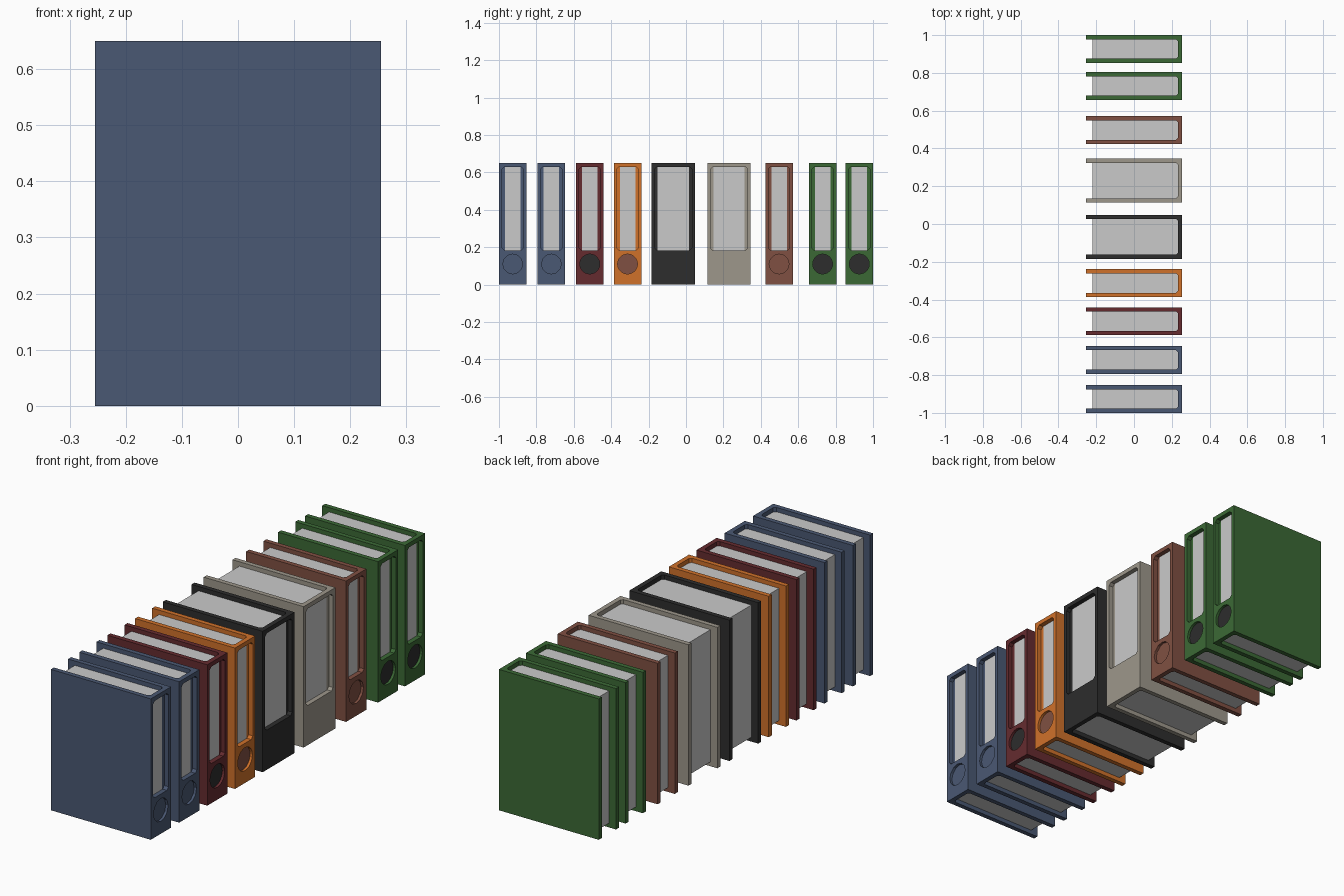
import bpy, bmesh, math

if "Cube" in bpy.data.objects:
    bpy.data.objects.remove(bpy.data.objects["Cube"])

X, H = 0.255, 0.65      # half depth and height of every binder
T, C = 0.022, 0.01      # board thickness, inner corner chamfer


def material(name, rgb):
    m = bpy.data.materials.new(name)
    lin = [((c / 255 + 0.055) / 1.055) ** 2.4 for c in rgb]
    m.diffuse_color = (*lin, 1)
    m.use_nodes = True
    m.node_tree.nodes["Principled BSDF"].inputs["Base Color"].default_value = m.diffuse_color
    return m


MATS = {n: material(n, c) for n, c in {
    "blue": (74, 88, 115), "maroon": (101, 43, 47), "orange": (208, 113, 42),
    "black": (45, 45, 45), "grey": (157, 151, 139), "brown": (128, 80, 66),
    "green": (59, 105, 53), "paper": (202, 202, 202)}.items()}


def finish(name, mesh, mat):
    ob = bpy.data.objects.new(name, mesh)
    mesh.materials.clear()
    mesh.materials.append(MATS[mat])
    bpy.context.collection.objects.link(ob)
    return ob


def prism(name, outline, z0, z1, mat):
    """Extrude an (x, y) outline from z0 to z1."""
    bm = bmesh.new()
    face = bm.faces.new([bm.verts.new((x, y, z0)) for x, y in outline])
    up = bmesh.ops.extrude_face_region(bm, geom=[face])["geom"]
    bmesh.ops.translate(bm, vec=(0, 0, z1 - z0),
                        verts=[v for v in up if isinstance(v, bmesh.types.BMVert)])
    bmesh.ops.recalc_face_normals(bm, faces=bm.faces)
    mesh = bpy.data.meshes.new(name)
    bm.to_mesh(mesh)
    bm.free()
    return finish(name, mesh, mat)


def plate(name, loops, x0, x1, mat):
    """Upright plate from (y, z) loops; inner loops become holes."""
    cu = bpy.data.curves.new(name, 'CURVE')
    cu.dimensions, cu.fill_mode, cu.extrude = '2D', 'BOTH', (x1 - x0) / 2
    for pts in loops:
        sp = cu.splines.new('POLY')
        sp.points.add(len(pts) - 1)
        for p, (a, b) in zip(sp.points, pts):
            p.co = (a, b, 0, 1)
        sp.use_cyclic_u = True
    tmp = bpy.data.objects.new(name + "_outline", cu)
    bpy.context.collection.objects.link(tmp)
    dg = bpy.context.evaluated_depsgraph_get()
    mesh = bpy.data.meshes.new_from_object(tmp.evaluated_get(dg))
    bpy.data.objects.remove(tmp)
    bm = bmesh.new()
    bm.from_mesh(mesh)
    bmesh.ops.remove_doubles(bm, verts=bm.verts, dist=1e-5)
    for v in bm.verts:
        v.co = (v.co.z + (x0 + x1) / 2, v.co.x, v.co.y)
    bmesh.ops.recalc_face_normals(bm, faces=bm.faces)
    for f in bm.faces:
        f.smooth = False
    bm.to_mesh(mesh)
    bm.free()
    return finish(name, mesh, mat)


def chamfered(y0, y1, z0, z1, c):
    return [(y0 + c, z0), (y1 - c, z0), (y1, z0 + c), (y1, z1 - c),
            (y1 - c, z1), (y0 + c, z1), (y0, z1 - c), (y0, z0 + c)]


def circle(y, z, r, n):
    return [(y + r * math.cos(2 * math.pi * i / n),
             z + r * math.sin(2 * math.pi * i / n)) for i in range(n)]


def binder(tag, y0, y1, mat, hole, sides):
    mid = (y0 + y1) / 2
    xs = X - T
    # two boards with chamfered inner spine corners
    for side, y, s in (("left", y0, 1), ("right", y1, -1)):
        prism(f"{tag}_{side}_cover",
              [(-X, y), (xs, y), (xs, y + s * (T + C)), (xs - C, y + s * T),
               (-X, y + s * T)], 0, H, mat)
    # spine with label window and finger hole
    loops = [[(y0, 0), (y1, 0), (y1, H), (y0, H)],
             chamfered(y0 + 0.017, y1 - 0.017, 0.183, 0.63, 0.012)]
    if hole:
        loops.append(circle(mid, 0.11, 0.053, sides))
    plate(f"{tag}_spine", loops, xs, X, mat)
    # recessed floor of the finger hole
    if hole:
        plate(f"{tag}_finger_hole", [circle(mid, 0.11, 0.053, sides)],
              xs, X - 0.012, hole)
    # paper block
    a, b = y0 + T, y1 - T
    prism(f"{tag}_pages", [(-0.22, a), (xs - C, a), (xs, a + C), (xs, b - C),
                           (xs - C, b), (-0.22, b)], 0.02, 0.63, "paper")


# row of binders: name, y range, colour, finger hole colour, hole sides
for args in (
    ("blue_binder_a", -1.0, -0.853, "blue", "blue", 12),
    ("blue_binder_b", -0.793, -0.646, "blue", "blue", 12),
    ("maroon_binder", -0.588, -0.441, "maroon", "black", 24),
    ("orange_binder", -0.386, -0.239, "orange", "brown", 24),
    ("black_binder", -0.184, 0.048, "black", None, 0),
    ("grey_binder", 0.114, 0.346, "grey", None, 0),
    ("brown_binder", 0.424, 0.571, "brown", "brown", 12),
    ("green_binder_a", 0.657, 0.804, "green", "black", 24),
    ("green_binder_b", 0.853, 1.0, "green", "black", 24),
):
    binder(*args)
